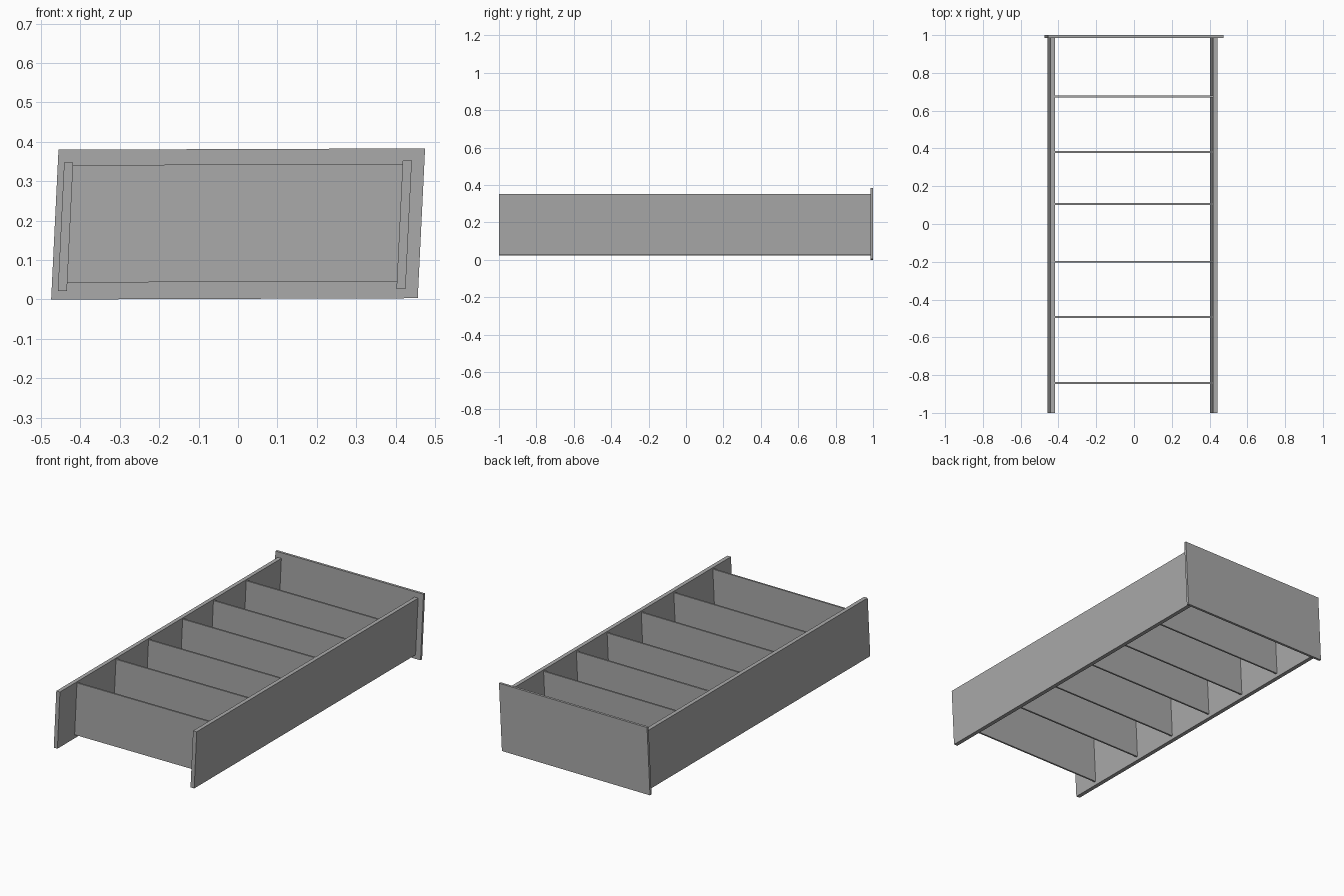
import bpy
import bmesh

cube = bpy.data.objects.get("Cube")
if cube:
    bpy.data.objects.remove(cube, do_unlink=True)

# Single flat grey
grey = bpy.data.materials.new("plain grey")
grey.use_nodes = True
colour = (0.4, 0.4, 0.4, 1)
grey.diffuse_color = colour
grey.node_tree.nodes["Principled BSDF"].inputs["Base Color"].default_value = colour

LEAN = 0.049    # sideways drift per unit of height
RISE = 0.0035   # height gained per unit of width


def board(name, x, z, width, height, y0, y1):
    """Slanted board: lower left corner (x, z), extruded from y0 to y1."""
    bm = bmesh.new()
    corners = [(0, 0), (width, 0), (width, height), (0, height)]
    face = bm.faces.new([bm.verts.new((x + u + LEAN * v, y0, z + v + RISE * u))
                         for u, v in corners])
    ext = bmesh.ops.extrude_face_region(bm, geom=[face])
    moved = [e for e in ext["geom"] if isinstance(e, bmesh.types.BMVert)]
    bmesh.ops.translate(bm, verts=moved, vec=(0, y1 - y0, 0))
    bmesh.ops.recalc_face_normals(bm, faces=bm.faces)
    mesh = bpy.data.meshes.new(name)
    bm.to_mesh(mesh)
    bm.free()
    mesh.materials.append(grey)
    obj = bpy.data.objects.new(name, mesh)
    bpy.context.collection.objects.link(obj)


# End plate and the two long sides
board("end_plate", -0.474, 0.0, 0.93, 0.38, 0.986, 1.0)
board("right_side", -0.457, 0.022, 0.023, 0.326, -1.0, 0.986)
board("left_side", 0.402, 0.026, 0.023, 0.326, -1.0, 0.986)

# Cross shelves at uneven spacing
for i, y in enumerate([-0.842, -0.492, -0.2, 0.106, 0.382, 0.676]):
    board(f"shelf_{i + 1}", -0.434, 0.043, 0.837, 0.298, y - 0.005, y + 0.005)
